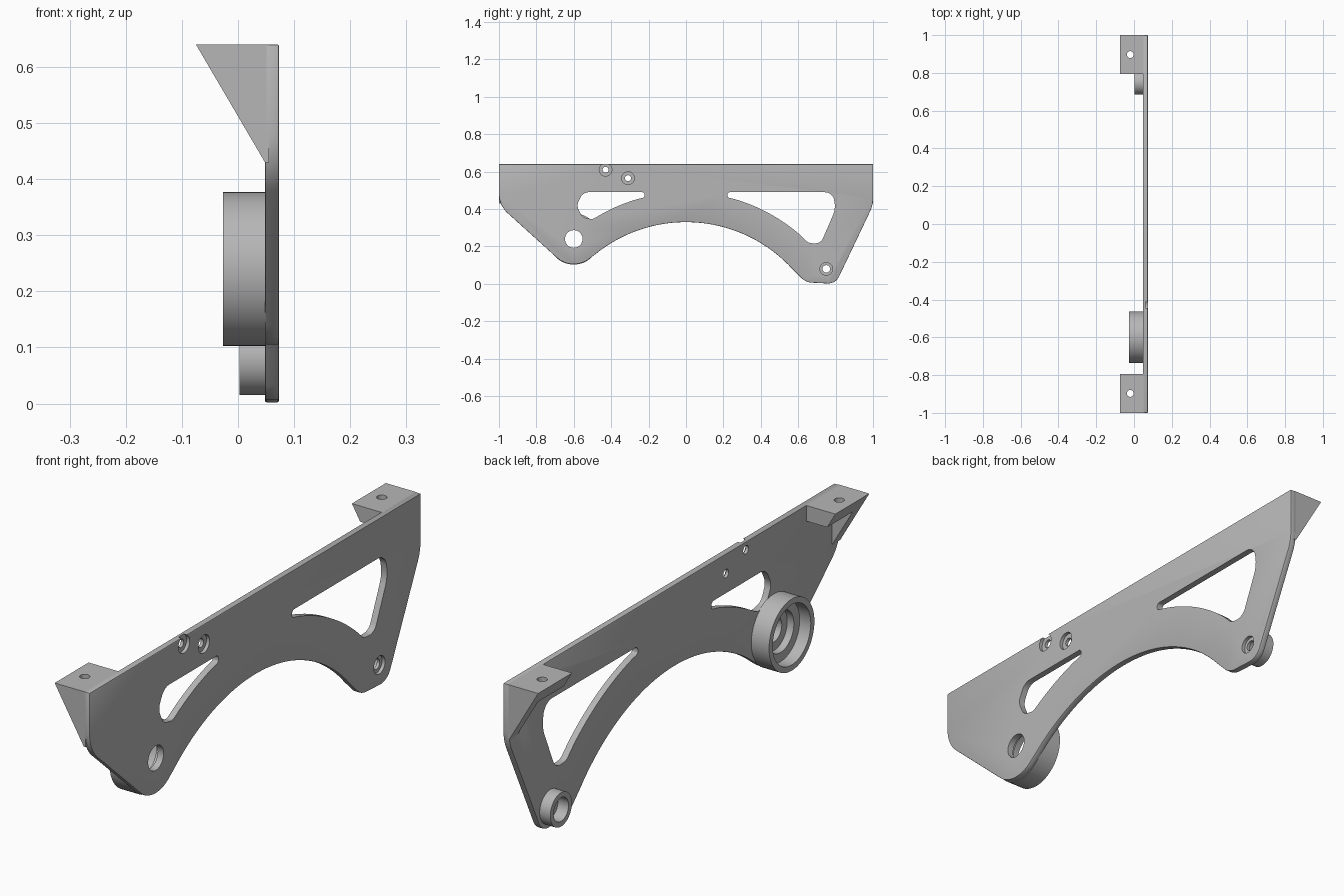
import bpy, bmesh
from math import sin, cos, tan, pi, radians, sqrt
from mathutils import Vector, Matrix

cube = bpy.data.objects.get("Cube")
if cube:
    bpy.data.objects.remove(cube)

grey = bpy.data.materials.new("satin grey")
grey.use_nodes = True
grey.diffuse_color = (0.47, 0.47, 0.47, 1)
grey.node_tree.nodes["Principled BSDF"].inputs["Base Color"].default_value = (0.47, 0.47, 0.47, 1)

BACK, FACE, TOP = 0.048, 0.073, 0.64
ARC_Z = -0.44  # shared centre height of the sweeping arcs


def finish(name, bm):
    bmesh.ops.recalc_face_normals(bm, faces=bm.faces)
    mesh = bpy.data.meshes.new(name)
    bm.to_mesh(mesh)
    bm.free()
    mesh.materials.append(grey)
    obj = bpy.data.objects.new(name, mesh)
    bpy.context.collection.objects.link(obj)
    return obj


def prism(name, pts, a, b, axis="x"):
    """Extrude a (y, z) outline along x, or an (x, z) outline along y."""
    place = (lambda p: (a, p[0], p[1])) if axis == "x" else (lambda p: (p[0], a, p[1]))
    bm = bmesh.new()
    face = bm.faces.new([bm.verts.new(place(p)) for p in pts])
    moved = bmesh.ops.extrude_face_region(bm, geom=[face])["geom"]
    shift = Vector((b - a, 0, 0) if axis == "x" else (0, b - a, 0))
    bmesh.ops.translate(bm, verts=[v for v in moved if isinstance(v, bmesh.types.BMVert)], vec=shift)
    return finish(name, bm)


def rounded(corners, steps=8):
    """Round each (u, v, radius) corner; radius zero keeps the point."""
    out = []
    for i, (u, v, r) in enumerate(corners):
        p = Vector((u, v))
        if r == 0:
            out.append(p)
            continue
        before = (Vector(corners[i - 1][:2]) - p)
        after = (Vector(corners[(i + 1) % len(corners)][:2]) - p)
        half = before.angle(after) / 2
        cut = min(r / tan(half), 0.48 * before.length, 0.48 * after.length)
        s, e = p + before.normalized() * cut, p + after.normalized() * cut
        centre = p + (before.normalized() + after.normalized()).normalized() * cut / cos(half)
        d0, d1 = s - centre, e - centre
        turn = d0.angle_signed(d1)
        for k in range(steps + 1):
            out.append(centre + Matrix.Rotation(-turn * k / steps, 2) @ d0)
    return out


def circle(y, z, r, start=0, end=360, n=40):
    return [(y + r * cos(radians(start + (end - start) * k / n)),
             z + r * sin(radians(start + (end - start) * k / n))) for k in range(n)]


def sweep(radius, y0, y1, n):
    """Points along an arc centred below the plate."""
    ys = [y0 + (y1 - y0) * k / n for k in range(n + 1)]
    return [(y, ARC_Z + sqrt(radius ** 2 - y ** 2), 0) for y in ys]


def ring(name, y, z, profile, n=64):
    """Revolve a closed (x, radius) section about an axis along x."""
    bm = bmesh.new()
    loops = [[bm.verts.new((x, y + r * cos(2 * pi * k / n), z + r * sin(2 * pi * k / n)))
              for k in range(n)] for x, r in profile]
    for i, one in enumerate(loops):
        two = loops[(i + 1) % len(loops)]
        for k in range(n):
            m = (k + 1) % n
            bm.faces.new((one[k], one[m], two[m], two[k]))
    return finish(name, bm)


def cut_away(obj, cutters):
    for c in cutters:
        mod = obj.modifiers.new("cut", "BOOLEAN")
        mod.operation, mod.solver, mod.object = "DIFFERENCE", "EXACT", c
    bpy.context.view_layer.update()
    graph = bpy.context.evaluated_depsgraph_get()
    mesh = bpy.data.meshes.new_from_object(obj.evaluated_get(graph))
    obj.modifiers.clear()
    obj.data = mesh
    for c in cutters:
        bpy.data.objects.remove(c)


# Main plate outline: straight top, two lobes and a wide arch below
outline = [(-1, TOP, 0), (-1, 0.42, 0.14)]
outline += [(y, z, 0) for y, z in circle(-0.6, 0.24, 0.135, 228, 308, 16)]
outline += sweep(0.77, -0.49, 0.57, 48)
outline += [(0.64, 0.008, 0.09), (0.80, 0.0, 0.065), (1, 0.42, 0.17), (1, TOP, 0)]
plate = prism("side_plate", rounded(outline), BACK, FACE)
edge = plate.modifiers.new("soft_edge", "BEVEL")
edge.width, edge.segments, edge.limit_method = 0.003, 2, "ANGLE"
edge.angle_limit = radians(60)

# Lightening windows, bores and counterbored screw holes
small_window = [(-0.222, 0.49, 0.014), (-0.55, 0.49, 0.05), (-0.585, 0.42, 0.05),
                (-0.555, 0.355, 0.045), (-0.50, 0.345, 0.03)]
small_window += sweep(0.93, -0.46, -0.26, 10) + [(-0.222, 0.462, 0.012)]
large_window = [(0.222, 0.49, 0.014), (0.222, 0.462, 0.012)] + sweep(0.93, 0.26, 0.61, 18)
large_window += [(0.655, 0.218, 0.045), (0.72, 0.215, 0.05), (0.80, 0.40, 0.12), (0.785, 0.49, 0.08)]
cutters = [prism("window_cutter", rounded(w), 0, 0.12) for w in (small_window, large_window)]
cutters.append(prism("bore_cutter", circle(-0.6, 0.24, 0.047), 0, 0.12))
for y, z, r in ((-0.43, 0.61, 0.016), (-0.31, 0.565, 0.016), (0.75, 0.08, 0.02)):
    cutters.append(prism("screw_cutter", circle(y, z, r), 0, 0.12))
    cutters.append(prism("counterbore_cutter", circle(y, z, 0.034), 0.06, 0.12))
cut_away(plate, cutters)

# Stepped cup around the large bore and collar around the low screw hole
cup = ring("bearing_cup", -0.6, 0.24, [(-0.027, 0.137), (0.05, 0.137), (0.05, 0.08),
                                       (0.02, 0.08), (0.02, 0.115), (-0.027, 0.115)])
collar = ring("lower_collar", 0.75, 0.08, [(0.003, 0.065), (0.05, 0.065),
                                           (0.05, 0.045), (0.003, 0.045)])

# Mounting tabs at both ends, each with a triangular gusset on the outside
tabs = []
for side, label in ((-1, "front"), (1, "back")):
    tab = prism(label + "_mounting_tab", [(-0.075, TOP), (0.055, TOP), (0.055, 0.58), (-0.04, 0.58)],
                side * 0.795, side, "y")
    drill = prism("tab_cutter", circle(0, 0, 0.018), -0.1, 0.1)
    drill.data.transform(Matrix.Translation((-0.02, side * 0.897, 0.6)) @ Matrix.Rotation(pi / 2, 4, "Y"))
    cut_away(tab, [drill])
    gusset = prism(label + "_gusset", [(-0.075, TOP), (0.055, TOP), (0.055, 0.43), (BACK, 0.43)],
                   side * 0.95, side, "y")
    tabs += [tab, gusset]

# Smooth round walls, crisp edges
bpy.ops.object.select_all(action="DESELECT")
for obj in [plate, cup, collar] + tabs:
    obj.select_set(True)
bpy.context.view_layer.objects.active = plate
bpy.ops.object.shade_smooth_by_angle(angle=radians(30))
